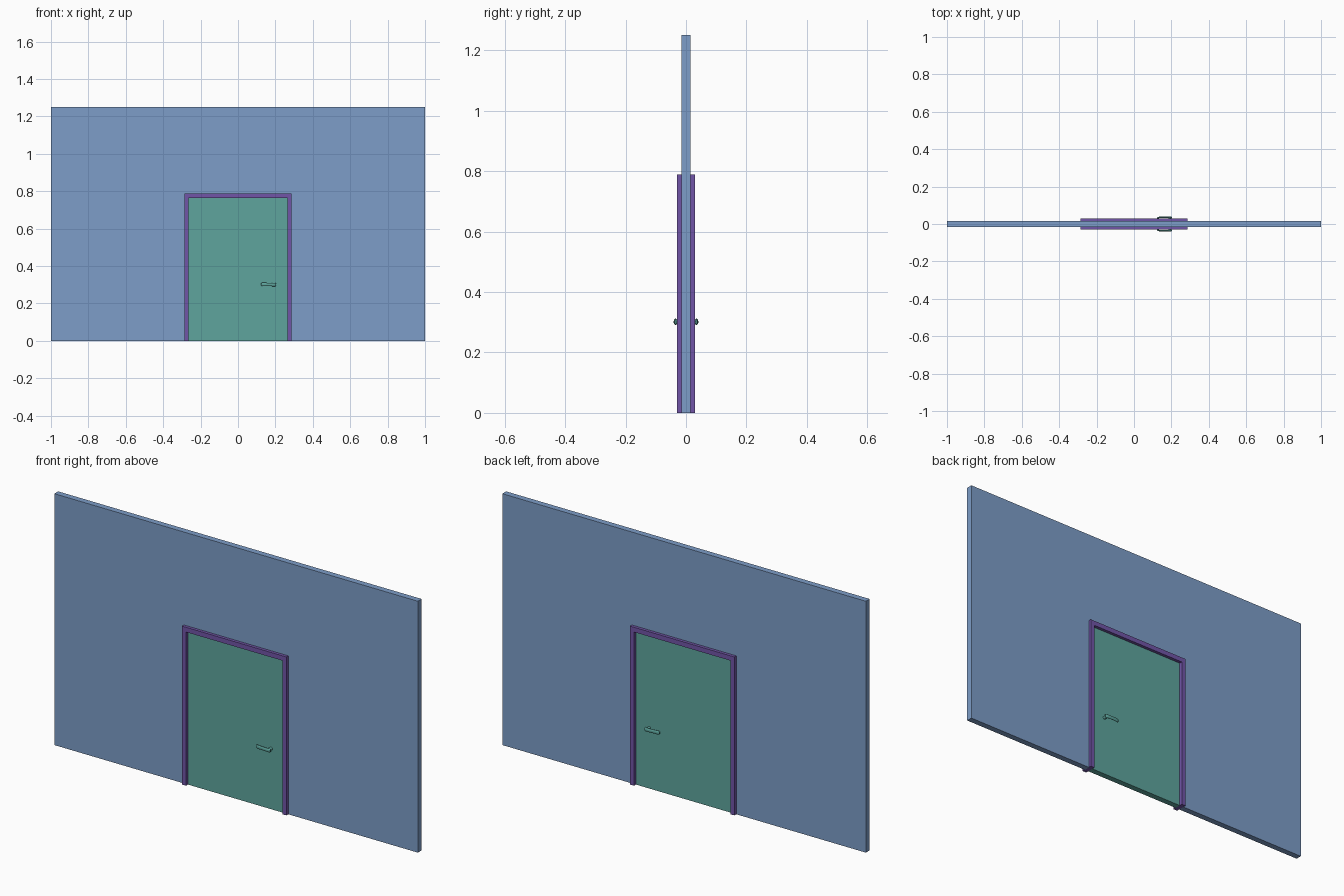
import bpy, bmesh, math
from mathutils import Vector

if "Cube" in bpy.data.objects:
    bpy.data.objects.remove(bpy.data.objects["Cube"])


def material(name, rgb):
    m = bpy.data.materials.new(name)
    m.diffuse_color = (*rgb, 1)
    m.use_nodes = True
    m.node_tree.nodes["Principled BSDF"].inputs["Base Color"].default_value = m.diffuse_color
    return m


BLUE = material("wall_blue", (0.205, 0.337, 0.578))
PURPLE = material("frame_purple", (0.165, 0.091, 0.386))
GREEN = material("door_green", (0.112, 0.376, 0.337))


def make(name, bm, mat):
    bmesh.ops.recalc_face_normals(bm, faces=bm.faces)
    me = bpy.data.meshes.new(name)
    bm.to_mesh(me)
    bm.free()
    me.materials.append(mat)
    ob = bpy.data.objects.new(name, me)
    bpy.context.collection.objects.link(ob)
    return ob


def prism(name, outline, half_depth, mat):
    """Extrude an x-z outline to both sides of y = 0."""
    bm = bmesh.new()
    face = bm.faces.new([bm.verts.new((x, -half_depth, z)) for x, z in outline])
    ext = bmesh.ops.extrude_face_region(bm, geom=[face])
    verts = [v for v in ext["geom"] if isinstance(v, bmesh.types.BMVert)]
    bmesh.ops.translate(bm, verts=verts, vec=(0, 2 * half_depth, 0))
    return make(name, bm, mat)


def arch(w, h, inner_w, inner_h):
    """Portal outline: a rectangle with a doorway open at the floor."""
    return [(-w, 0), (-w, h), (w, h), (w, 0),
            (inner_w, 0), (inner_w, inner_h), (-inner_w, inner_h), (-inner_w, 0)]


# Wall with doorway, frame and door leaf
prism("wall", arch(1.0, 1.25, 0.285, 0.785), 0.015, BLUE)
prism("door_frame", arch(0.287, 0.788, 0.265, 0.764), 0.03, PURPLE)
prism("door_leaf", [(-0.265, 0), (-0.265, 0.764), (0.265, 0.764), (0.265, 0)], 0.0148, GREEN)


def loft(bm, sections, u, v, n=14):
    """Skin ellipses given as (centre, radius_u, radius_v)."""
    rings = []
    for c, ru, rv in sections:
        rings.append([bm.verts.new(Vector(c) + Vector(u) * ru * math.cos(a) + Vector(v) * rv * math.sin(a))
                      for a in (2 * math.pi * i / n for i in range(n))])
    for a, b in zip(rings, rings[1:]):
        for i in range(n):
            j = (i + 1) % n
            bm.faces.new((a[i], a[j], b[j], b[i]))
    bm.faces.new(rings[0])
    bm.faces.new(rings[-1])


# Lever handle on each side of the door
Z = 0.301
for side, name in ((-1, "front_handle"), (1, "back_handle")):
    bm = bmesh.new()
    # spindle
    loft(bm, [((0.192, side * y, Z), r, r) for y, r in
              ((0.014, 0.008), (0.024, 0.007), (0.034, 0.009))], (1, 0, 0), (0, 0, 1))
    # lever, bending towards the door at its tip
    loft(bm, [((x, side * y, Z + dz), ry, rz) for x, y, dz, ry, rz in
              ((0.203, 0.034, 0.0, 0.003, 0.007),
               (0.198, 0.035, 0.0, 0.005, 0.010),
               (0.180, 0.036, 0.0, 0.005, 0.009),
               (0.155, 0.036, 0.001, 0.004, 0.009),
               (0.135, 0.035, 0.001, 0.004, 0.010),
               (0.126, 0.033, 0.001, 0.004, 0.009),
               (0.122, 0.031, 0.001, 0.002, 0.005))], (0, 1, 0), (0, 0, 1))
    ob = make(name, bm, GREEN)
    bpy.context.view_layer.objects.active = ob
    ob.select_set(True)
    bpy.ops.object.shade_smooth_by_angle(angle=math.radians(40))
    ob.select_set(False)
